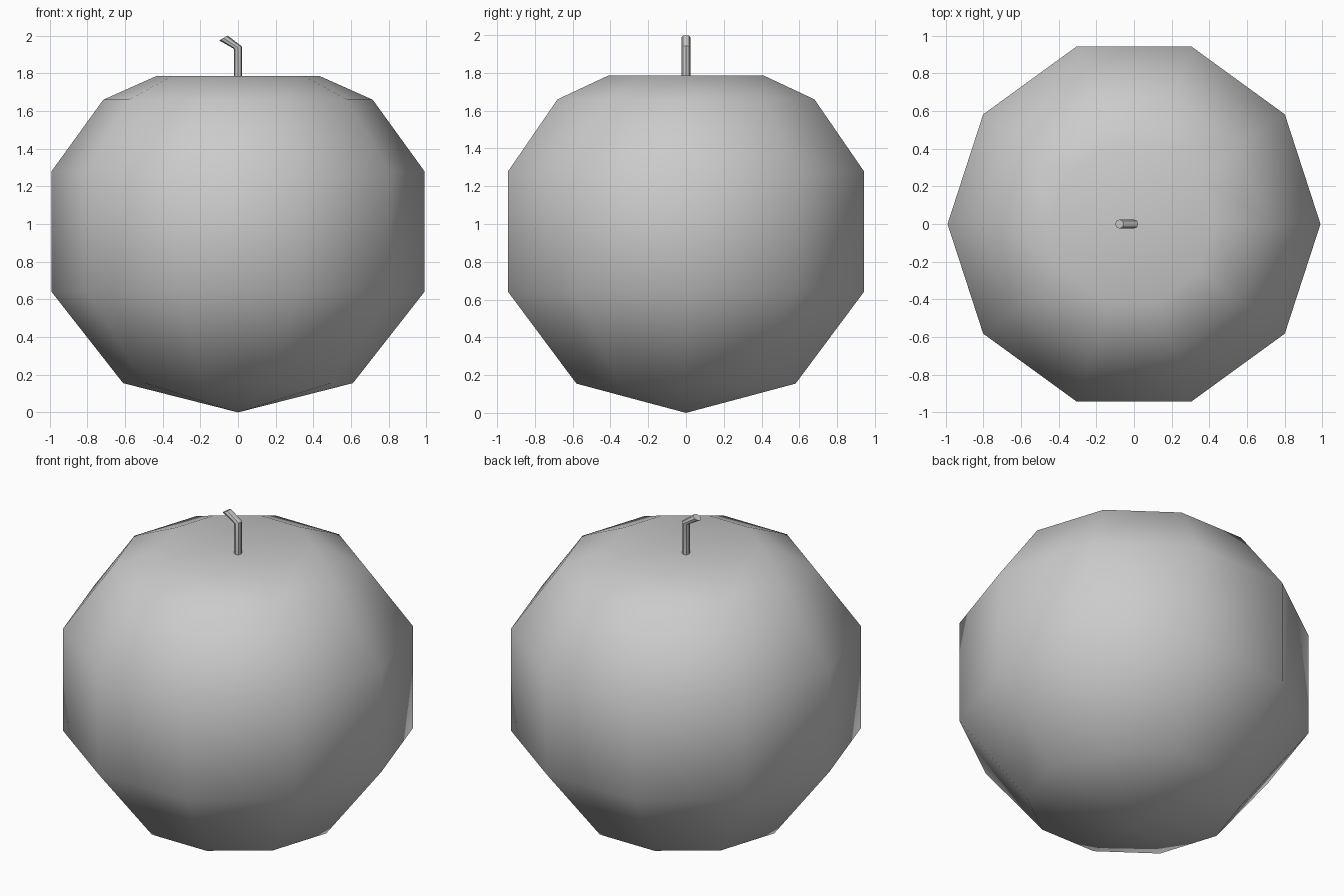
import bpy, bmesh
from math import cos, sin, pi
from mathutils import Vector

if "Cube" in bpy.data.objects:
    bpy.data.objects.remove(bpy.data.objects["Cube"])


def finish(name, bm):
    bmesh.ops.recalc_face_normals(bm, faces=bm.faces)
    mesh = bpy.data.meshes.new(name)
    bm.to_mesh(mesh)
    bm.free()
    mesh.shade_smooth()
    obj = bpy.data.objects.new(name, mesh)
    bpy.context.collection.objects.link(obj)
    return obj


def bridge(bm, a, b):
    n = len(a)
    for i in range(n):
        j = (i + 1) % n
        bm.faces.new((a[i], a[j], b[j], b[i]))


# Fruit body: ten-sided revolved profile with a shallow dimple on top
SIDES = 10
profile = [(0.61, 0.155), (0.99, 0.64), (0.99, 1.28), (0.715, 1.66), (0.43, 1.787)]
bm = bmesh.new()
rings = [[bm.verts.new((r * cos(2 * pi * i / SIDES), r * sin(2 * pi * i / SIDES), z))
          for i in range(SIDES)] for r, z in profile]
for a, b in zip(rings, rings[1:]):
    bridge(bm, a, b)
for ring, z in ((rings[0], 0.0), (rings[-1], 1.74)):
    pole = bm.verts.new((0, 0, z))
    for i in range(SIDES):
        bm.faces.new((ring[i], ring[(i + 1) % SIDES], pole))
finish("fruit_body", bm)

# Stem: thin tube with a mitred bend toward -x
STEM_SIDES = 8
bm = bmesh.new()
# each section: left and right x/z ends of the slanted ring
sections = [((-0.022, 1.73), (0.022, 1.73)),
            ((-0.022, 1.93), (0.022, 1.942)),
            ((-0.1, 1.975), (-0.055, 2.0))]
rings = []
for left, right in sections:
    l, r = Vector((left[0], 0, left[1])), Vector((right[0], 0, right[1]))
    mid, half = (l + r) / 2, (r - l) / 2
    rings.append([bm.verts.new(mid + half * cos(2 * pi * i / STEM_SIDES)
                               + Vector((0, 0.024 * sin(2 * pi * i / STEM_SIDES), 0)))
                  for i in range(STEM_SIDES)])
for a, b in zip(rings, rings[1:]):
    bridge(bm, a, b)
bm.faces.new(rings[0])
bm.faces.new(rings[-1])
stem = finish("stem", bm)
bpy.context.view_layer.objects.active = stem
stem.select_set(True)
bpy.ops.object.shade_smooth_by_angle(angle=0.7)
